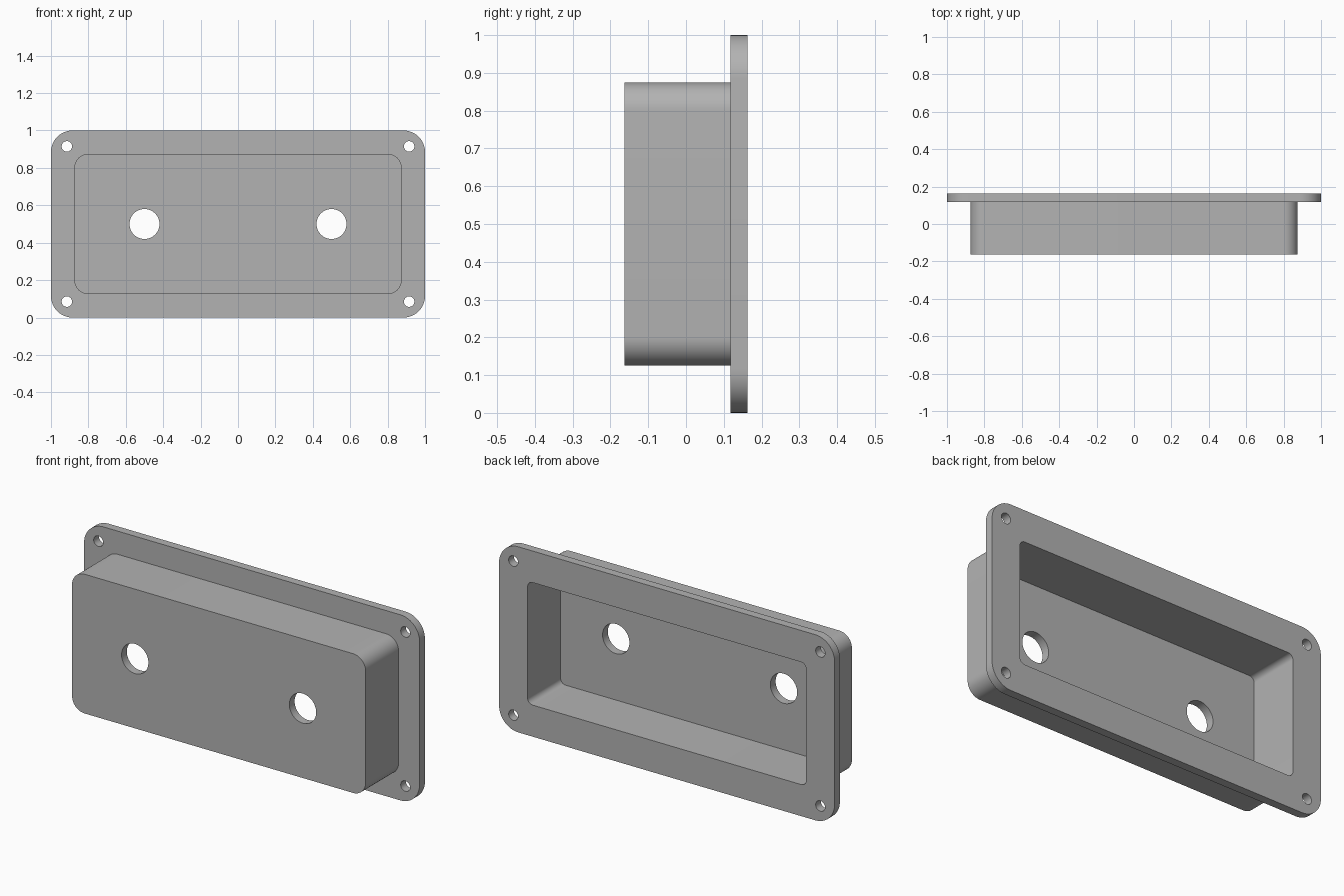
import bpy
import bmesh
from math import cos, sin, pi, radians

if "Cube" in bpy.data.objects:
    bpy.data.objects.remove(bpy.data.objects["Cube"], do_unlink=True)

FRONT, BACK = -0.163, 0.163
WALL = 0.045
MID_Z = 0.5

grey = bpy.data.materials.new("plain grey")
grey.use_nodes = True
grey.diffuse_color = (0.45, 0.45, 0.45, 1)
grey.node_tree.nodes["Principled BSDF"].inputs["Base Color"].default_value = grey.diffuse_color


def prism(name, x, z, half_w, half_h, radius, y0, y1, steps=12):
    """Rounded rectangle in the xz plane, extruded along y."""
    bm = bmesh.new()
    ring = []
    for quarter, (sx, sz) in enumerate([(1, 1), (-1, 1), (-1, -1), (1, -1)]):
        for i in range(steps + 1):
            a = (quarter + i / steps) * pi / 2
            ring.append(bm.verts.new((x + sx * (half_w - radius) + radius * cos(a), y0,
                                      z + sz * (half_h - radius) + radius * sin(a))))
    bmesh.ops.remove_doubles(bm, verts=ring, dist=1e-5)
    face = bm.faces.new(sorted(bm.verts, key=lambda v: ring.index(v)))
    out = bmesh.ops.extrude_face_region(bm, geom=[face])
    top = [v for v in out["geom"] if isinstance(v, bmesh.types.BMVert)]
    bmesh.ops.translate(bm, verts=top, vec=(0, y1 - y0, 0))
    bmesh.ops.recalc_face_normals(bm, faces=bm.faces)
    mesh = bpy.data.meshes.new(name)
    bm.to_mesh(mesh)
    bm.free()
    mesh.materials.append(grey)
    obj = bpy.data.objects.new(name, mesh)
    bpy.context.collection.objects.link(obj)
    return obj


def combine(body, tool, operation):
    mod = body.modifiers.new(tool.name, "BOOLEAN")
    mod.operation, mod.solver, mod.object = operation, "EXACT", tool
    bpy.context.view_layer.objects.active = body
    bpy.ops.object.modifier_apply(modifier=mod.name)
    bpy.data.objects.remove(tool, do_unlink=True)


# Mounting flange joined to the raised box
housing = prism("flanged_housing", 0, MID_Z, 1, 0.5, 0.115, BACK - WALL, BACK)
box = prism("raised_box", 0, MID_Z, 0.875, 0.375, 0.075, FRONT, BACK - WALL / 2)
combine(housing, box, "UNION")

# Hollow interior, open at the back
cavity = prism("cavity_cutter", 0, MID_Z, 0.83, 0.33, 0.03, FRONT + WALL, BACK + 0.1)
combine(housing, cavity, "DIFFERENCE")

# Two large front holes and four screw holes in the flange corners
holes = [(side * 0.5, MID_Z, 0.08) for side in (-1, 1)]
holes += [(sx * 0.915, MID_Z + sz * 0.415, 0.028) for sx in (-1, 1) for sz in (-1, 1)]
for x, z, r in holes:
    combine(housing, prism("hole_cutter", x, z, r, r, r, FRONT - 0.1, BACK + 0.1), "DIFFERENCE")

# Smooth rounded corners, sharp rims
bpy.ops.object.select_all(action="DESELECT")
housing.select_set(True)
bpy.context.view_layer.objects.active = housing
bpy.ops.object.shade_smooth_by_angle(angle=radians(30))
